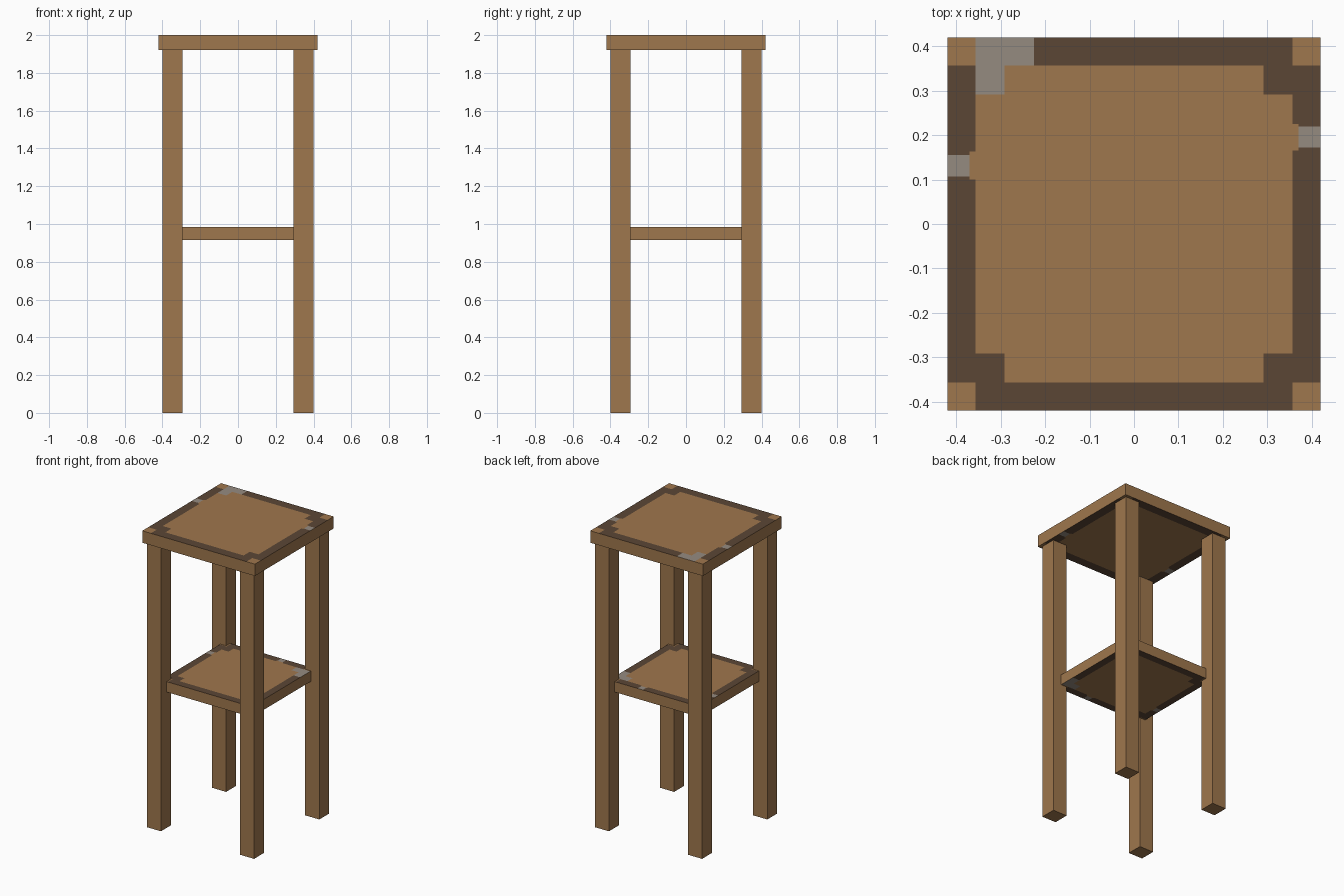
import bpy, bmesh
from mathutils import Matrix, Vector

if "Cube" in bpy.data.objects:
    bpy.data.objects.remove(bpy.data.objects["Cube"])


def material(name, rgb):
    m = bpy.data.materials.new(name)
    m.diffuse_color = (*rgb, 1)
    m.use_nodes = True
    m.node_tree.nodes["Principled BSDF"].inputs["Base Color"].default_value = m.diffuse_color
    return m


TAN = material("tan wood", (0.347, 0.184, 0.074))
DARK = material("dark wood border", (0.105, 0.061, 0.036))
GREY = material("worn grey", (0.301, 0.258, 0.216))


def box(name, lo, hi, mats, cuts=((), ()), rule=None):
    bm = bmesh.new()
    lo, hi = Vector(lo), Vector(hi)
    bmesh.ops.create_cube(bm, size=1, matrix=Matrix.Translation((lo + hi) / 2)
                          @ Matrix.Diagonal((*(hi - lo), 1)))
    for axis, values in enumerate(cuts):
        no = Vector((axis == 0, axis == 1, 0))
        for v in values:
            bmesh.ops.bisect_plane(bm, geom=bm.verts[:] + bm.edges[:] + bm.faces[:],
                                   plane_co=no * v, plane_no=no)
    bm.normal_update()
    if rule:
        for f in bm.faces:
            if abs(f.normal.z) > 0.5:
                c = f.calc_center_median()
                f.material_index = rule(c.x, c.y, f.normal.z > 0)
    me = bpy.data.meshes.new(name)
    bm.to_mesh(me)
    bm.free()
    for m in mats:
        me.materials.append(m)
    ob = bpy.data.objects.new(name, me)
    bpy.context.collection.objects.link(ob)
    return ob


def bordered_slab(name, half, z0, z1, tabs, worn):
    """Slab with a dark frame, tan corners and centre; tabs widen the centre,
    worn rectangles (x0, x1, y0, y1) turn the frame grey."""
    k = half / 0.42
    base = [-0.357, -0.292, 0.292, 0.357]
    xs = sorted(set(base + [v for r in tabs + worn for v in r[:2]]))
    ys = sorted(set(base + [v for r in tabs + worn for v in r[2:]]))

    def inside(x, y, rects):
        return any(a < x < b and c < y < d for a, b, c, d in rects)

    def rule(x, y, is_top):
        x, y = x / k, y / k
        if not is_top:
            y = -y
        ax, ay = abs(x), abs(y)
        if min(ax, ay) > 0.357 or inside(x, y, tabs):
            return 0
        if max(ax, ay) < 0.357 and min(ax, ay) < 0.292:
            return 0
        return 2 if inside(x, y, worn) else 1

    ys = sorted(set(ys + [-v for v in ys]))
    box(name, (-half, -half, z0), (half, half, z1), (TAN, DARK, GREY),
        ([v * k for v in xs], [v * k for v in ys]), rule)


# Table top
bordered_slab("table_top", 0.42, 1.92, 2.0,
              [(-0.37, -0.357, 0.1, 0.163), (0.357, 0.37, 0.165, 0.225)],
              [(-0.357, -0.292, 0.292, 0.43), (-0.292, -0.225, 0.357, 0.43),
               (-0.43, -0.37, 0.107, 0.155), (0.37, 0.43, 0.172, 0.22)])

# Lower shelf, its corners let into the legs
bordered_slab("lower_shelf", 0.338, 0.915, 0.985,
              [(0.1, 0.163, 0.357, 0.37), (-0.37, -0.357, 0.165, 0.225)],
              [(0.292, 0.43, 0.292, 0.357), (0.357, 0.43, 0.225, 0.292),
               (0.107, 0.155, 0.37, 0.43), (-0.43, -0.37, 0.172, 0.22)])

# Four legs
for sx, side in ((-1, "left"), (1, "right")):
    for sy, end in ((-1, "front"), (1, "back")):
        cx, cy, h = sx * 0.3475, sy * 0.3475, 0.0525
        box(f"{end}_{side}_leg", (cx - h, cy - h, 0), (cx + h, cy + h, 1.92), (TAN,))
